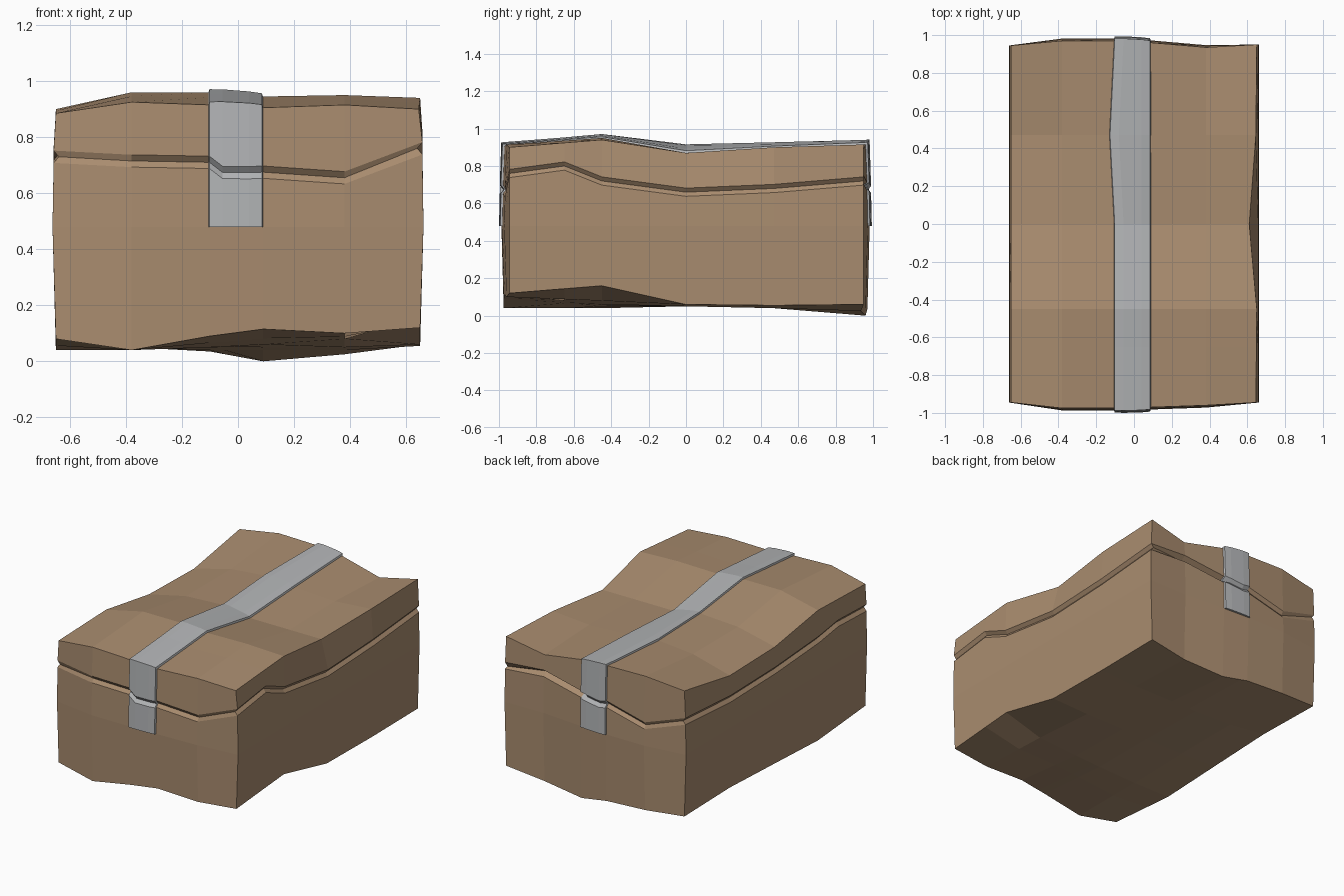
import bpy
import bmesh

cube = bpy.data.objects.get("Cube")
if cube:
    bpy.data.objects.remove(cube, do_unlink=True)


def material(name, rgb):
    mat = bpy.data.materials.new(name)
    mat.use_nodes = True
    mat.diffuse_color = (*rgb, 1)
    bsdf = mat.node_tree.nodes["Principled BSDF"]
    bsdf.inputs["Base Color"].default_value = (*rgb, 1)
    bsdf.inputs["Roughness"].default_value = 0.8
    return mat


cardboard = material("cardboard brown", (0.40, 0.265, 0.16))
tape_grey = material("tape grey", (0.45, 0.46, 0.47))


def lerp(keys, values, t):
    """Piecewise linear interpolation, clamped at both ends."""
    if t <= keys[0]:
        return values[0]
    for a, b, va, vb in zip(keys, keys[1:], values, values[1:]):
        if t <= b:
            return va + (vb - va) * (t - a) / (b - a)
    return values[-1]


# Fold lines of the crumpled box
HALF_X, HALF_Y = 0.65, 0.95
XK = [-HALF_X, -0.38, -0.1, 0.09, 0.38, HALF_X]
YK = [-HALF_Y, -0.45, 0, 0.47, HALF_Y]
XS = XK[:3] + [-0.05] + XK[3:]
YS = YK[:1] + [-0.65] + YK[1:]

# Heights of lid and base, one row per fold line from front to back
LID = [[0.885, 0.925, 0.915, 0.905, 0.915, 0.90],
       [0.90, 0.96, 0.96, 0.945, 0.95, 0.94],
       [0.83, 0.89, 0.905, 0.87, 0.87, 0.87],
       [0.82, 0.89, 0.915, 0.895, 0.88, 0.90],
       [0.90, 0.935, 0.93, 0.915, 0.86, 0.915]]
BASE = [[0.08, 0.04, 0.09, 0.115, 0.10, 0.12],
        [0.04, 0.04, 0.05, 0.06, 0.08, 0.16],
        [0.06, 0.05, 0.05, 0.05, 0.05, 0.06],
        [0.08, 0.05, 0.04, 0.04, 0.04, 0.055],
        [0.07, 0.05, 0.035, 0, 0.025, 0.06]]

# Plan outline of each wall, and height of the crease along it
FRONT = [-0.945, -0.975, -0.975, -0.97, -0.96, -0.945]
BACK = [0.945, 0.97, 0.97, 0.96, 0.935, 0.95]
RIGHT_TOP = [0.645, 0.65, 0.61, 0.645, 0.65]
CREASE_FRONT = [0.73, 0.715, 0.71, 0.67, 0.675, 0.655, 0.76]
CREASE_BACK = [0.70, 0.61, 0.68, 0.67, 0.69, 0.74, 0.72]
CREASE_LEFT = [0.76, 0.80, 0.72, 0.66, 0.68, 0.72]
CREASE_RIGHT = [0.73, 0.74, 0.71, 0.68, 0.67, 0.70]

BOTTOM, MIDDLE, LOW, GROOVE, HIGH, TOP = range(6)
BULGE = {BOTTOM: 0, MIDDLE: 0.012, LOW: 0.008, GROOVE: -0.01, HIGH: 0.008, TOP: 0}


def sheet(rows, x, y):
    return lerp(YK, [lerp(XK, row, x) for row in rows], y)


def shell(x, y, ring):
    """Point on the box for a plan position and a ring level."""
    on_side, on_end = abs(x) >= HALF_X, abs(y) >= HALF_Y
    if ring == BOTTOM:
        z = sheet(BASE, x, y)
    elif ring == TOP:
        z = sheet(LID, x, y)
    elif ring == MIDDLE:
        z = 0.48
    else:
        if on_end:
            z = lerp(XS, CREASE_FRONT if y < 0 else CREASE_BACK, x)
        else:
            z = lerp(YS, CREASE_RIGHT if x < 0 else CREASE_LEFT, y)
        z += (ring - GROOVE) * 0.022
    px, py, bulge = x, y, BULGE[ring]
    if on_side:
        edge = lerp(YK, RIGHT_TOP, y) if x > 0 and ring == TOP else HALF_X
        px = (edge + bulge) * (1 if x > 0 else -1)
    if on_end:
        py = lerp(XK, FRONT if y < 0 else BACK, x)
        # The crease opens into a deeper dent on the back
        if ring == GROOVE and y > 0 and 0.05 < x < 0.5:
            bulge -= 0.02
        if not on_side:
            py += bulge * (1 if y > 0 else -1)
    return px, py, z


def finish(bm, name, mat):
    bmesh.ops.recalc_face_normals(bm, faces=bm.faces)
    mesh = bpy.data.meshes.new(name)
    bm.to_mesh(mesh)
    bm.free()
    mesh.materials.append(mat)
    obj = bpy.data.objects.new(name, mesh)
    bpy.context.collection.objects.link(obj)
    return obj


# Cardboard box: lid, base and creased walls share one closed skin
bm = bmesh.new()
cache = {}


def vert(x, y, ring):
    key = (x, y, ring)
    if key not in cache:
        cache[key] = bm.verts.new(shell(x, y, ring))
    return cache[key]


for ring in (BOTTOM, TOP):
    for xa, xb in zip(XS, XS[1:]):
        for ya, yb in zip(YS, YS[1:]):
            bm.faces.new([vert(xa, ya, ring), vert(xb, ya, ring),
                          vert(xb, yb, ring), vert(xa, yb, ring)])

outline = [(x, -HALF_Y) for x in XS[:-1]] + [(HALF_X, y) for y in YS[:-1]]
outline += [(x, HALF_Y) for x in XS[:0:-1]] + [(-HALF_X, y) for y in YS[:0:-1]]
for a, b in zip(outline, outline[1:] + outline[:1]):
    for ring in range(TOP):
        bm.faces.new([vert(*a, ring), vert(*b, ring),
                      vert(*b, ring + 1), vert(*a, ring + 1)])
finish(bm, "cardboard_box", cardboard)

# Tape: a strip that follows the front wall, the lid and the back wall
bm = bmesh.new()
path = [(-HALF_Y, ring) for ring in range(MIDDLE, TOP)]
path += [(y, TOP) for y in YS]
path += [(HALF_Y, ring) for ring in range(HIGH, BOTTOM, -1)]
section = [(-0.108, -0.01), (-0.102, 0.011), (-0.055, 0.014),
           (0.04, 0.014), (0.085, 0.011), (0.092, -0.01)]
rows = []
for y, ring in path:
    row = []
    for x, lift in section:
        if y == 0.47 and x < 0:
            x -= 0.025
        px, py, pz = shell(x, y, ring)
        if abs(y) == HALF_Y:
            py += lift if y > 0 else -lift
        if ring == TOP:
            pz += lift
        row.append(bm.verts.new((px, py, pz)))
    rows.append(row)
for ra, rb in zip(rows, rows[1:]):
    for i in range(len(section) - 1):
        bm.faces.new([ra[i], ra[i + 1], rb[i + 1], rb[i]])
bm.faces.new(rows[0])
bm.faces.new(rows[-1])
finish(bm, "tape_strip", tape_grey)
